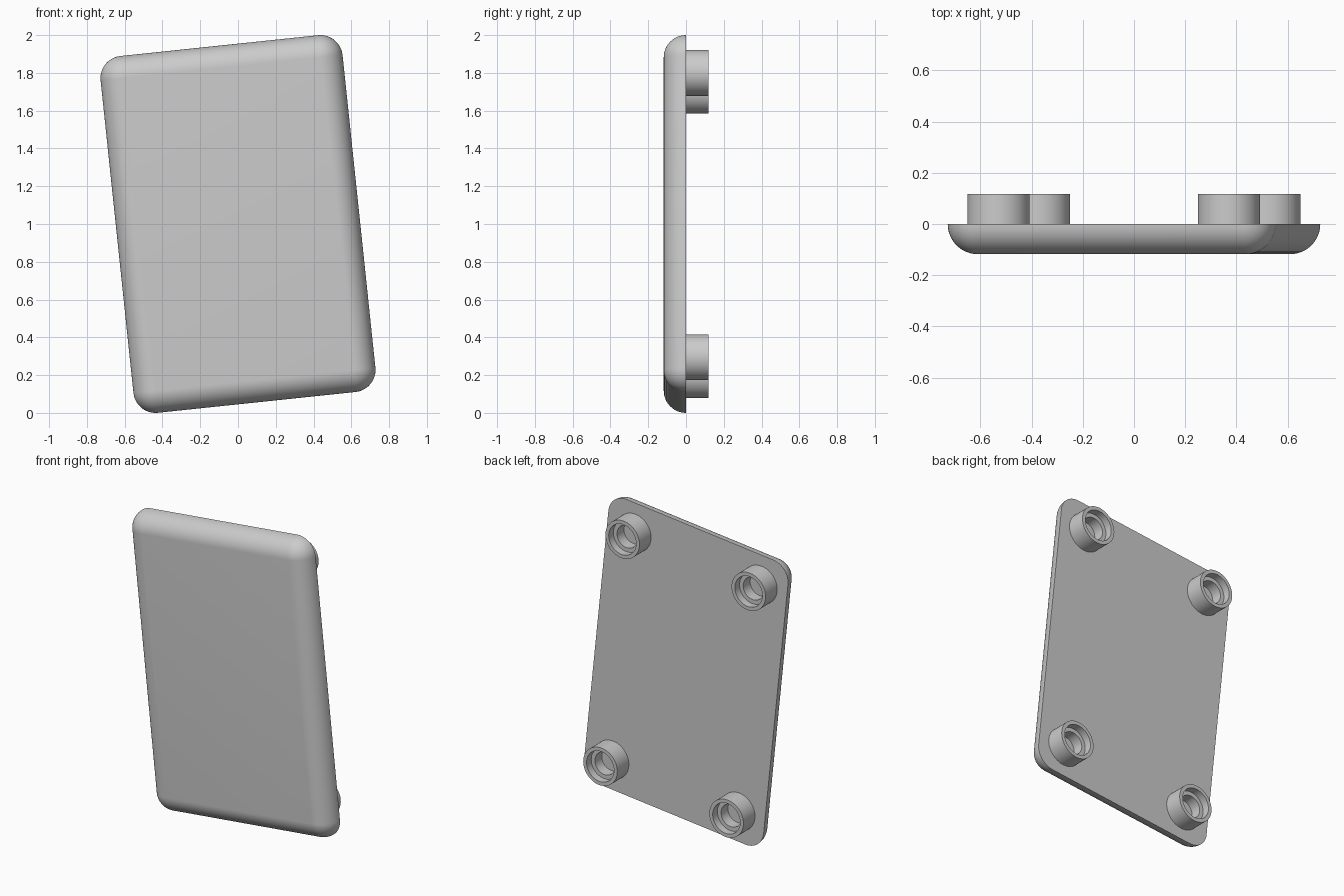
import bpy, bmesh
from math import sin, cos, pi, radians
from mathutils import Matrix

if "Cube" in bpy.data.objects:
    bpy.data.objects.remove(bpy.data.objects["Cube"])

R = 0.118                  # edge rounding radius = plate thickness
A, B = 0.526, 0.8316       # half extents of the flat front face
TILT = Matrix.Translation((0, 0, 1)) @ Matrix.Rotation(radians(-6), 4, 'Y')


def make_object(name, bm, matrix):
    bmesh.ops.remove_doubles(bm, verts=bm.verts, dist=1e-5)
    bmesh.ops.recalc_face_normals(bm, faces=bm.faces)
    mesh = bpy.data.meshes.new(name)
    bm.to_mesh(mesh)
    bm.free()
    ob = bpy.data.objects.new(name, mesh)
    bpy.context.collection.objects.link(ob)
    ob.matrix_world = matrix
    bpy.ops.object.select_all(action='DESELECT')
    ob.select_set(True)
    bpy.context.view_layer.objects.active = ob
    bpy.ops.object.shade_smooth_by_angle(angle=radians(35))
    return ob


def bridge(bm, rings):
    for r0, r1 in zip(rings, rings[1:]):
        n = len(r0)
        for i in range(n):
            j = (i + 1) % n
            bm.faces.new((r0[i], r0[j], r1[j], r1[i]))


# Tilted plate: flat back, quarter-round edges and ball corners
def build_plate(steps=12):
    bm = bmesh.new()
    rings = []
    for k in range(steps + 1):
        phi = pi / 2 * k / steps
        rad, y = R * cos(phi), -R * sin(phi)
        ring = []
        for q, (sx, sz) in enumerate([(1, 1), (-1, 1), (-1, -1), (1, -1)]):
            for s in range(steps + 1):
                t = pi / 2 * (q + s / steps)
                ring.append(bm.verts.new((sx * A + rad * cos(t), y,
                                          sz * B + rad * sin(t))))
        rings.append(ring)
    bridge(bm, rings)
    bm.faces.new(rings[0])
    bm.faces.new(rings[-1][::steps + 1])
    bmesh.ops.remove_doubles(bm, verts=bm.verts, dist=1e-5)
    bmesh.ops.dissolve_degenerate(bm, edges=bm.edges, dist=1e-6)
    return make_object("plate", bm, TILT)


# Round foot with a stepped bore, turned around the y axis
def build_foot(name, x, z, sides=48):
    profile = [(0.1215, 0), (0.1215, 0.118), (0.098, 0.118),
               (0.098, 0.07), (0.072, 0.07), (0.072, 0)]
    bm = bmesh.new()
    rings = [[bm.verts.new((r * cos(2 * pi * i / sides), y,
                            r * sin(2 * pi * i / sides)))
              for i in range(sides)] for r, y in profile]
    bridge(bm, rings + rings[:1])
    return make_object(name, bm, TILT @ Matrix.Translation((x, 0, z)))


build_plate()
for side, sx in (("left", -1), ("right", 1)):
    for level, sz in (("lower", -1), ("upper", 1)):
        build_foot(f"{level}_{side}_foot", sx * 0.4525, sz * 0.757)
